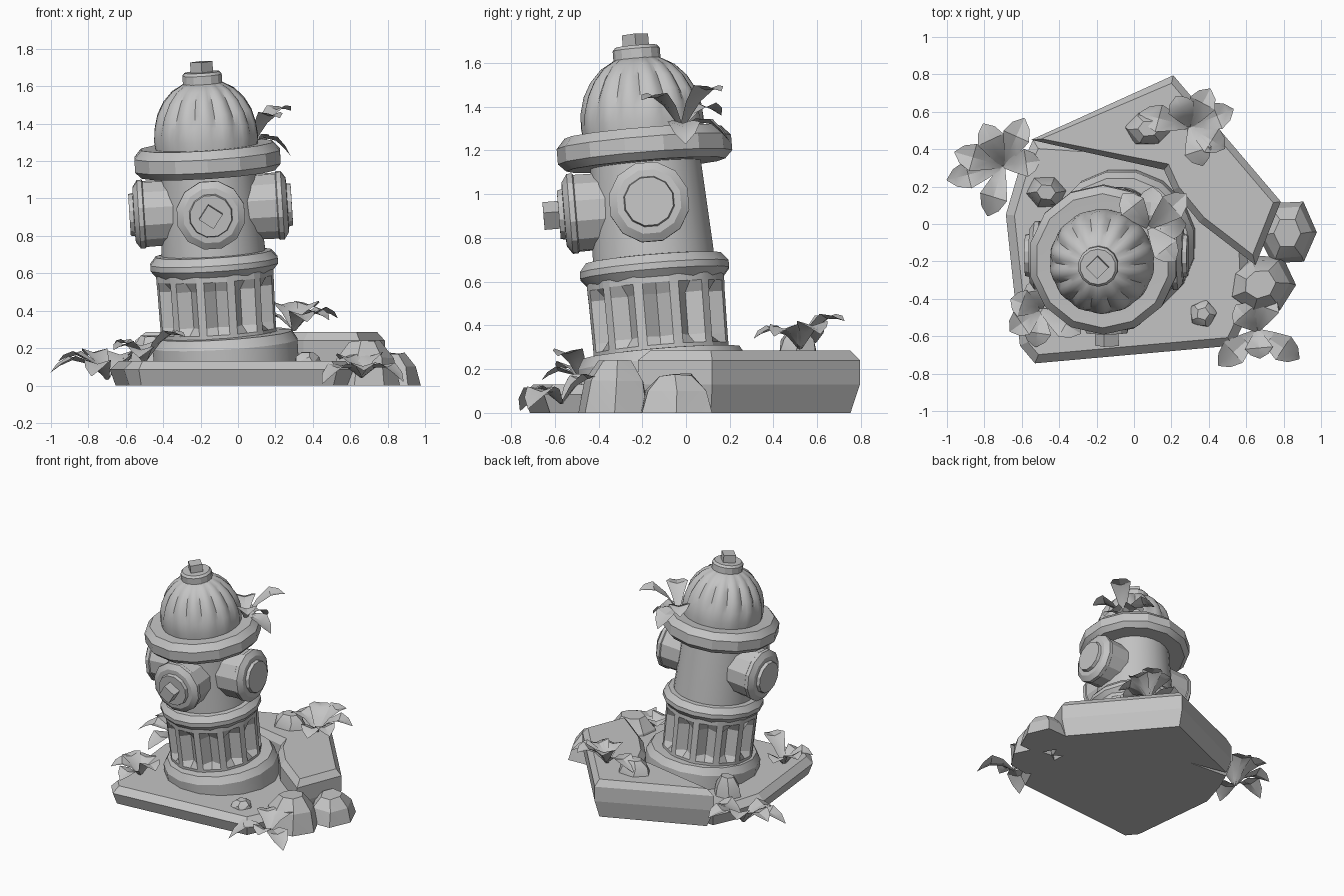
import bpy, bmesh, math, random
from mathutils import Vector, Matrix

cube = bpy.data.objects.get("Cube")
if cube:
    bpy.data.objects.remove(cube, do_unlink=True)

grey = bpy.data.materials.new("plain_grey")
grey.use_nodes = True
grey.diffuse_color = (0.55, 0.55, 0.55, 1)
grey.node_tree.nodes["Principled BSDF"].inputs["Base Color"].default_value = grey.diffuse_color


def finish(name, bm, matrix=None, angle=25):
    """Turn a bmesh into a shaded object."""
    if matrix:
        bm.transform(matrix)
    bmesh.ops.recalc_face_normals(bm, faces=bm.faces)
    mesh = bpy.data.meshes.new(name)
    bm.to_mesh(mesh)
    bm.free()
    mesh.materials.append(grey)
    ob = bpy.data.objects.new(name, mesh)
    bpy.context.collection.objects.link(ob)
    if angle:
        bpy.ops.object.select_all(action="DESELECT")
        ob.select_set(True)
        bpy.context.view_layer.objects.active = ob
        bpy.ops.object.shade_smooth_by_angle(angle=math.radians(angle))
    return ob


def loft(rings):
    """Closed solid through rings of points, capped at both ends."""
    bm = bmesh.new()
    loops = [[bm.verts.new(p) for p in ring] for ring in rings]
    n = len(loops[0])
    for low, high in zip(loops, loops[1:]):
        for i in range(n):
            j = (i + 1) % n
            bm.faces.new((low[i], low[j], high[j], high[i]))
    bm.faces.new(loops[0][::-1])
    bm.faces.new(loops[-1])
    return bm


def circle(radius, z, sides, phase=0.0):
    angles = [math.tau * (i + phase) / sides for i in range(sides)]
    return [(radius * math.cos(a), radius * math.sin(a), z) for a in angles]


def lathe(name, profile, sides, matrix, phase=0.5):
    return finish(name, loft([circle(r, z, sides, phase) for r, z in profile]), matrix)


# Leaning frame shared by all hydrant parts
lean = Vector((0, 0, 1)).rotation_difference(Vector((-0.064, -0.083, 1))).to_matrix().to_4x4()
HYDRANT = Matrix.Translation((-0.086, -0.09, 0)) @ lean
FOOT = Matrix.Translation((-0.055, -0.09, 0)) @ lean

lathe("foot_ring", [(0.395, 0.08), (0.395, 0.225), (0.365, 0.275), (0.3, 0.28)], 16, FOOT)

# Fluted lower barrel: V grooves that close at both ends
FLUTES = 12
def fluted_ring(radius, z, depth):
    pitch, points = math.tau / FLUTES, []
    for k in range(FLUTES):
        for shift in (-0.37, 0, 0.37):
            a = pitch * (k + shift)
            r = radius * math.cos(0.37 * pitch) - depth if shift == 0 else radius
            points.append((r * math.cos(a), r * math.sin(a), z))
    return points

rows = [(0.315, 0.25, 0), (0.315, 0.295, 0), (0.315, 0.335, 0.05),
        (0.318, 0.53, 0.05), (0.32, 0.58, 0), (0.32, 0.62, 0)]
finish("fluted_barrel", loft([fluted_ring(*row) for row in rows]), HYDRANT, 15)

lathe("collar_ring", [(0.31, 0.595), (0.348, 0.64), (0.348, 0.67), (0.315, 0.71), (0.26, 0.715)],
      16, HYDRANT)
lathe("upper_barrel", [(0.28, 0.68), (0.278, 0.74), (0.252, 1.18)], 28, HYDRANT)
lathe("flange_ring", [(0.25, 1.14), (0.365, 1.14), (0.4, 1.175), (0.4, 1.245),
                      (0.36, 1.29), (0.27, 1.285)], 14, HYDRANT)

# Dome with scalloped lobes that fade out at the rim and the crown
LOBES, STEPS = 14, 4
def lobed_ring(radius, z, depth):
    n, points = LOBES * STEPS, []
    for i in range(n):
        a = math.tau * i / n
        r = radius * (1 - depth * (1 - abs(math.sin(LOBES * a / 2))))
        points.append((r * math.cos(a), r * math.sin(a), z))
    return points

dome = [(0.272, 1.26, 0), (0.282, 1.33, 0.02), (0.277, 1.4, 0.06), (0.258, 1.47, 0.1),
        (0.222, 1.535, 0.11), (0.17, 1.59, 0.08), (0.09, 1.635, 0)]
finish("lobed_dome", loft([lobed_ring(*row) for row in dome]), HYDRANT, 35)

lathe("crown_cap", [(0.108, 1.58), (0.108, 1.67), (0.095, 1.685)], 14, HYDRANT)
lathe("crown_nut", [(0.06, 1.67), (0.06, 1.74)], 4, HYDRANT, 0)

# Three outlets around the barrel
outlets = {"front_outlet": -90, "left_outlet": 0, "right_outlet": 180}
for name, azimuth in outlets.items():
    aim = (HYDRANT @ Matrix.Translation((0, 0, 0.945))
           @ Matrix.Rotation(math.radians(azimuth), 4, "Z") @ Matrix.Rotation(math.pi / 2, 4, "Y"))
    reach = -0.02 if azimuth == -90 else 0
    profile = [(0.175, 0.1), (0.18, 0.355), (0.187, 0.36), (0.187, 0.385),
               (0.15, 0.41), (0.118, 0.412), (0.113, 0.435)]
    lathe(name, [(r, d + reach) for r, d in profile], 12, aim)
    if reach:
        lathe("front_outlet_nut", [(0.065, 0.38), (0.065, 0.485)], 4, aim, 0.1)


# Broken pavement slabs with chamfered rims
def inset(outline, amount, z):
    points = []
    for i, p in enumerate(outline):
        p = Vector(p)
        a = (p - Vector(outline[i - 1])).normalized()
        b = (Vector(outline[(i + 1) % len(outline)]) - p).normalized()
        na, nb = Vector((-a.y, a.x)), Vector((-b.y, b.x))
        q = p + (na + nb) * amount / max(0.4, 1 + na.dot(nb))
        points.append((q.x, q.y, z))
    return points


def slab(name, outline, levels):
    finish(name, loft([inset(outline, amount, z) for z, amount in levels]), angle=0)


slab("lower_slab",
     [(-0.61, -0.65), (-0.53, -0.745), (0.53, -0.65), (0.62, -0.46), (0.6, 0.0),
      (0.2, 0.4), (-0.54, 0.45), (-0.62, 0.27), (-0.685, 0.05)],
     [(0, 0.03), (0.085, 0), (0.13, 0.045)])
slab("raised_slab",
     [(-0.55, 0.45), (0.16, 0.29), (0.21, 0.18), (0.35, 0.01), (0.65, -0.22),
      (0.785, 0.12), (0.21, 0.795)],
     [(0, 0.035), (0.13, 0), (0.24, 0), (0.285, 0.035)])


# Chunky rocks
def rock(name, centre, rx, ry, height, sides, seed):
    rng = random.Random(seed)
    wobble = [rng.uniform(0.9, 1.1) for _ in range(sides)]
    x, y, z = centre
    rings = []
    for level, size in ((0, 1), (0.6, 0.83), (1, 0.45)):
        ring = circle(size, 0, sides, rng.uniform(-0.1, 0.1))
        rings.append([(x + rx * w * u, y + ry * w * v, z + level * height * rng.uniform(0.93, 1))
                      if level else (x + rx * w * u, y + ry * w * v, z)
                      for (u, v, _), w in zip(ring, wobble)])
    bm = loft(rings)
    bmesh.ops.triangulate(bm, faces=[f for f in bm.faces if len(f.verts) == 4])
    finish(name, bm, angle=20)


rock("outer_rock", (0.82, -0.05, 0), 0.17, 0.18, 0.18, 6, 1)
rock("corner_rock", (0.67, -0.32, 0), 0.18, 0.17, 0.25, 7, 2)
rock("back_rock", (0.08, 0.51, 0.27), 0.13, 0.1, 0.11, 6, 3)
rock("side_rock", (-0.47, 0.17, 0.1), 0.12, 0.1, 0.17, 6, 4)
rock("pebble", (0.37, -0.48, 0.12), 0.075, 0.075, 0.06, 5, 5)


# Leafy sprigs: each leaf is folded on its midrib and arches towards the tip
def sprig(name, root, leaves, width=0.075):
    bm = bmesh.new()
    for azimuth, length, rise in leaves:
        a = math.radians(azimuth)
        out, side = Vector((math.cos(a), math.sin(a), 0)), Vector((-math.sin(a), math.cos(a), 0))
        rows = []
        for t, w in ((0, 0.15), (0.3, 0.6), (0.62, 1), (0.85, 0.65), (1, 0.04)):
            mid = Vector(root) + out * length * t
            mid.z += rise * t + 0.28 * length * math.sin(math.pi * t)
            edge = side * width * w
            fold = Vector((0, 0, 0.3 * width * w))
            rows.append([bm.verts.new(p) for p in (mid - edge + fold, mid, mid + edge + fold)])
        for low, high in zip(rows, rows[1:]):
            for i in (0, 1):
                bm.faces.new((low[i], low[i + 1], high[i + 1], high[i]))
    finish(name, bm, angle=30)


sprig("left_sprig", (-0.7, 0.31, 0.03),
      [(194, 0.31, 0.04), (164, 0.27, 0.1), (115, 0.25, 0.13), (66, 0.28, 0.1),
       (8, 0.2, 0.1), (253, 0.28, 0.02)])
sprig("back_sprig", (0.3, 0.52, 0.29),
      [(62, 0.23, 0.13), (22, 0.25, 0.07), (-32, 0.22, 0.06), (-72, 0.22, 0.05),
       (165, 0.28, 0.03), (115, 0.18, 0.14)])
sprig("corner_sprig", (0.66, -0.57, 0.04),
      [(70, 0.21, 0.1), (-34, 0.27, -0.02), (222, 0.28, -0.03), (275, 0.15, 0.04),
       (130, 0.18, 0.1)])
sprig("front_sprig", (-0.5, -0.46, 0.12),
      [(215, 0.2, 0.07), (160, 0.17, 0.1), (262, 0.2, 0.03), (-30, 0.25, 0.14),
       (100, 0.17, 0.08)])
sprig("flange_sprig", (0.08, -0.02, 1.3),
      [(42, 0.27, 0.17), (128, 0.23, 0.06), (-52, 0.23, 0.13), (5, 0.2, -0.07),
       (85, 0.22, -0.06)])
